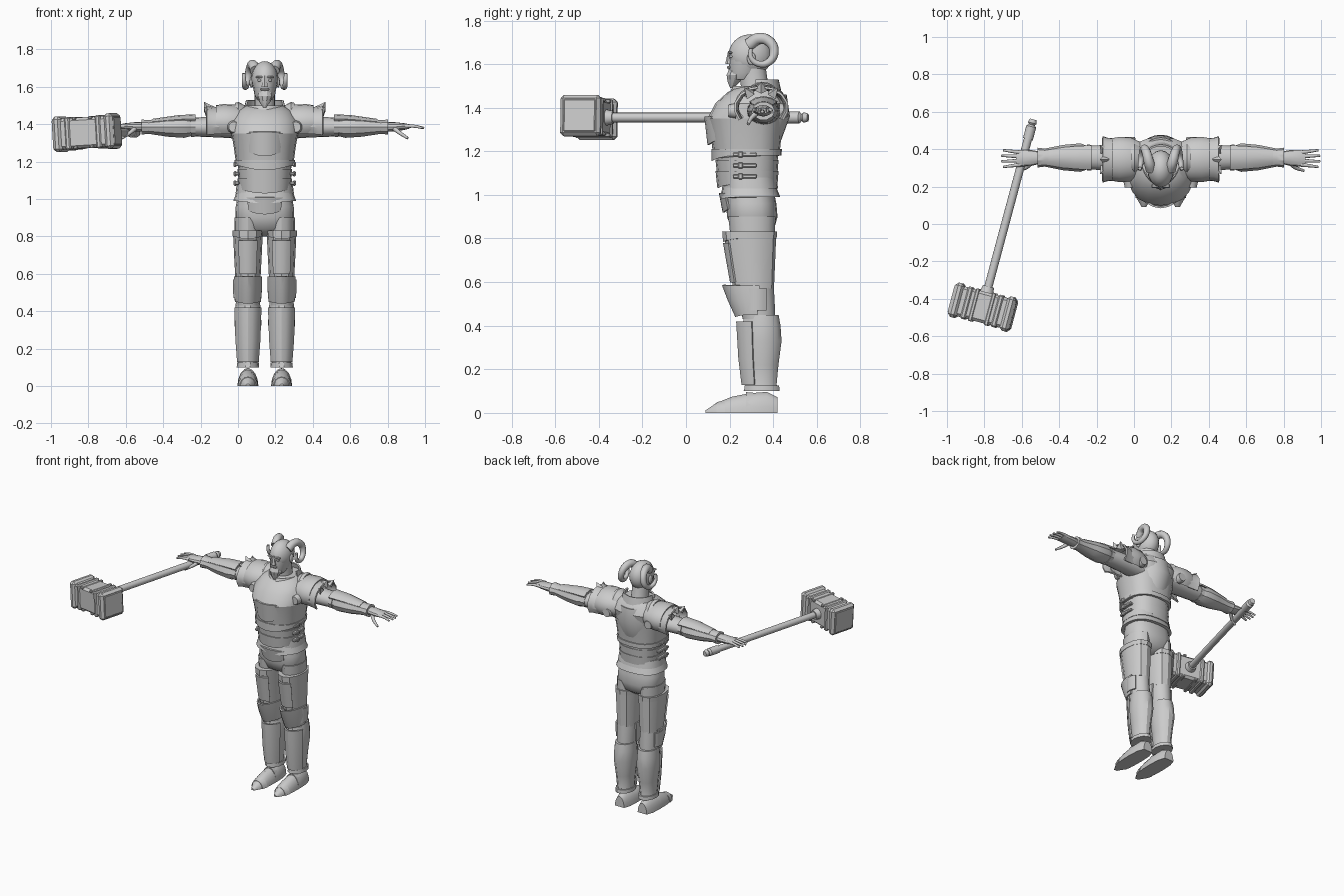
import bpy, bmesh, math
from mathutils import Matrix, Vector

if bpy.data.objects.get("Cube"):
    bpy.data.objects.remove(bpy.data.objects["Cube"], do_unlink=True)

# Shared landmarks
BODY = Vector((0.143, 0, 0))
BOTH = (1, -1)
ARM = (0.355, 1.385)
LEG = 0.09
GREY = (0.6, 0.6, 0.6, 1)

mat = bpy.data.materials.new("plain grey")
mat.use_nodes = True
mat.diffuse_color = GREY
mat.node_tree.nodes["Principled BSDF"].inputs["Base Color"].default_value = GREY


def mix(start, end, factor):
    return start + (end - start) * factor


def label(name, side, sides):
    return name if len(sides) == 1 else name + ("_left" if side > 0 else "_right")


def finish(name, bm, sides=(1,), place=None, sharp=30):
    """Turn a bmesh into one object or a mirrored pair."""
    bmesh.ops.recalc_face_normals(bm, faces=bm.faces)
    for side in sides:
        copy = bm.copy()
        move = place or Matrix.Translation(BODY) @ Matrix.Diagonal((side, 1, 1, 1))
        bmesh.ops.transform(copy, matrix=move, verts=copy.verts)
        if side < 0:
            bmesh.ops.reverse_faces(copy, faces=copy.faces)
        mesh = bpy.data.meshes.new(name)
        copy.to_mesh(mesh)
        copy.free()
        mesh.materials.append(mat)
        mesh.shade_smooth()
        mesh.set_sharp_from_angle(angle=math.radians(sharp))
        obj = bpy.data.objects.new(label(name, side, sides), mesh)
        bpy.context.collection.objects.link(obj)
    bm.free()


def loft(name, rings, centre=(0, 0), end=None, aspect=1, end_aspect=None, axis="z", n=16,
         power=2, ridge=0, dip=0, arc=None, solid=False, **options):
    """Skin (position, radius) rings; centre and aspect change evenly from start to end."""
    end = end or centre
    end_aspect = end_aspect or aspect
    first, last = rings[0][0], rings[-1][0]
    start_angle, end_angle = arc or (0, 360)
    bm = bmesh.new()
    rows = []
    for place, radius in rings:
        factor = (place - first) / (last - first)
        depth = radius * mix(aspect, end_aspect, factor)
        row = []
        for k in range(n + 1 if arc else n):
            angle = math.radians(mix(start_angle, end_angle, k / n))
            c, s = math.cos(angle), math.sin(angle)
            a = mix(centre[0], end[0], factor) + radius * math.copysign(abs(c) ** (2 / power), c)
            b = mix(centre[1], end[1], factor) + depth * math.copysign(abs(s) ** (2 / power), s)
            front = max(0, -s) ** 4
            if axis == "z":
                co = (a, b - ridge * front, place - (dip * front if place == first else 0))
            else:
                co = (place, a, b) if axis == "x" else (a, place, b)
            row.append(bm.verts.new(co))
        rows.append(row)
    shell = arc and not solid
    for low, high in zip(rows, rows[1:]):
        for k in range(len(low) - 1 if shell else len(low)):
            j = (k + 1) % len(low)
            bm.faces.new((low[k], low[j], high[j], high[k]))
    if shell:
        bmesh.ops.recalc_face_normals(bm, faces=bm.faces)
        bmesh.ops.solidify(bm, geom=bm.faces[:], thickness=0.01)
    else:
        bm.faces.new(rows[0])
        bm.faces.new(rows[-1])
    finish(name, bm, **options)


def torso(name, rings, y, end_y, **options):
    loft(name, rings, (0, y), (0, end_y), n=20, power=2.5, **options)


def leg(name, rings, y, end_y, **options):
    loft(name, rings, (LEG, y), (LEG, end_y), sides=BOTH, **options)


def arm(name, rings, **options):
    loft(name, rings, ARM, axis="x", aspect=0.8, sides=BOTH, **options)


def box(name, centre, size, bevel=0.004, **options):
    bm = bmesh.new()
    bmesh.ops.create_cube(bm, size=1, matrix=Matrix.Translation(centre) @ Matrix.Diagonal((*size, 1)))
    bmesh.ops.bevel(bm, geom=bm.edges[:], offset=bevel, segments=1, affect="EDGES")
    finish(name, bm, **options)


def spike(name, base, tip, radius, tip_radius=0, n=4, **options):
    base, tip = Vector(base), Vector(tip)
    turn = (tip - base).to_track_quat("Z", "Y").to_matrix().to_4x4()
    bm = bmesh.new()
    bmesh.ops.create_cone(bm, cap_ends=True, segments=n, radius1=radius, radius2=tip_radius,
                          depth=(tip - base).length, matrix=Matrix.Translation((base + tip) / 2) @ turn)
    finish(name, bm, **options)


def ball(name, centre, size, **options):
    bm = bmesh.new()
    bmesh.ops.create_uvsphere(bm, u_segments=16, v_segments=12, radius=1,
                              matrix=Matrix.Translation(centre) @ Matrix.Diagonal((*size, 1)))
    finish(name, bm, sharp=60, **options)


def tube(name, path, radius, tip_radius):
    """A mirrored pair of tapering curves."""
    for side in BOTH:
        curve = bpy.data.curves.new(name, "CURVE")
        curve.dimensions = "3D"
        curve.bevel_depth = 1
        curve.bevel_resolution = 3
        curve.resolution_u = 6
        curve.use_fill_caps = True
        curve.materials.append(mat)
        points = curve.splines.new("BEZIER").bezier_points
        points.add(len(path) - 1)
        for i, (point, (x, y, z)) in enumerate(zip(points, path)):
            point.co = Vector((x * side, y, z)) + BODY
            point.radius = mix(radius, tip_radius, i / (len(path) - 1))
            point.handle_left_type = point.handle_right_type = "AUTO"
        obj = bpy.data.objects.new(label(name, side, BOTH), curve)
        bpy.context.collection.objects.link(obj)


# Head, face and curled horns
loft("neck", [(1.4, .07), (1.5, .055), (1.6, .055)], (0, .33), (0, .3), aspect=1.15)
ball("skull", (0, .295, 1.64), (.072, .1, .097))
loft("jaw", [(1.53, .04), (1.56, .056), (1.64, .068)], (0, .26), (0, .287), aspect=1.3, sharp=60)
spike("nose", (0, .2, 1.6), (0, .2, 1.66), .02, .007, n=6)
loft("beard", [(1.49, .008), (1.52, .03), (1.55, .044), (1.58, .04)], (0, .21), (0, .237), n=10)
box("moustache", (0, .197, 1.585), (.05, .02, .012))
box("brow", (.03, .203, 1.652), (.038, .02, .01), sides=BOTH)
ball("eye", (.028, .207, 1.635), (.012, .01, .007), sides=BOTH)
ball("ear", (.071, .3, 1.625), (.01, .02, .03), sides=BOTH)
horn_path = []
for k in range(8):
    turn = math.radians(150 - k * 50)
    sweep = .065 - .002 * k
    horn_path.append((mix(.05, .112, math.sin(k * math.pi / 14)),
                      .345 + sweep * math.cos(turn), 1.655 + sweep * math.sin(turn)))
tube("horn", horn_path, .03, .009)

# Torso armour
torso("breastplate", [(1.2, .155), (1.28, .166), (1.35, .178)], .285, .28, aspect=.94, ridge=.014, dip=.025)
torso("shoulder_yoke", [(1.35, .178), (1.42, .18), (1.47, .145), (1.5, .1)], .28, .335,
      aspect=.94, end_aspect=.8, ridge=.014)
torso("breastplate_rim", [(1.18, .16), (1.21, .161)], .285, .285, aspect=.96, ridge=.014, dip=.025)
loft("chest_panel", [(1.27, .14), (1.36, .15)], (0, .283), (0, .28), aspect=1.16, n=8,
     arc=(215, 325), ridge=.012, dip=.04)
loft("back_panel", [(1.24, .13), (1.36, .15), (1.46, .12)], (0, .29), (0, .33), aspect=1.1, n=8, arc=(40, 140))
loft("back_collar", [(1.45, .12), (1.53, .1)], (0, .335), aspect=.9, arc=(-10, 190))
loft("front_collar", [(1.43, .13), (1.5, .1)], (0, .325), arc=(190, 350), ridge=.01)
for i in range(3):
    z = 1.05 + i * .05
    torso(f"waist_band_{i}", [(z, .14), (z + .06, .147)], .287, .285, aspect=.95, ridge=.01, dip=.02)
    box(f"side_strap_{i}", (.148, .27, z + .035), (.025, .11, .018), sides=BOTH)
    box(f"strap_buckle_{i}", (.158, .25, z + .035), (.016, .022, .028), sides=BOTH)
for i in range(2):
    z = .99 + i * .04
    torso(f"hip_skirt_{i}", [(z, .168 - i * .012), (z + .05, .15)], .295, .29, aspect=.82, dip=.012)
loft("belly_plate", [(.95, .14), (1.01, .16)], (0, .3), aspect=.87, n=8, arc=(235, 305), dip=.03)

# Hips and legs
torso("pelvis", [(.8, .05), (.84, .13), (.9, .157), (.96, .155), (1.04, .14)], .31, .295, aspect=.74, sharp=60)
leg("thigh", [(.5, .06), (.6, .062), (.8, .07), (.9, .072)], .32, .302, aspect=1.3, end_aspect=1.5)
leg("thigh_guard", [(.57, .067), (.7, .074), (.83, .08)], .313, .296, aspect=1.35, end_aspect=1.48,
    n=12, power=2.3, ridge=.006)
leg("thigh_top_rim", [(.8, .081), (.832, .083)], .296, .295, aspect=1.48, n=12, power=2.3, ridge=.006, dip=.015)
leg("thigh_plate", [(.6, .07), (.78, .08)], .31, .3, aspect=1.4, end_aspect=1.5, n=4, arc=(235, 305))
leg("knee_joint", [(.43, .06), (.5, .064), (.58, .068)], .335, .318, aspect=1.25)
leg("knee_guard", [(.45, .07), (.52, .076), (.585, .075)], .32, .325, aspect=1.2, end_aspect=2,
    n=12, arc=(175, 365), ridge=.01, dip=.01)
leg("knee_side_plate", [(.47, .078), (.57, .081)], .325, .325, n=6, arc=(-45, 35))
leg("greave", [(.1, .056), (.13, .05), (.22, .058), (.33, .072), (.4, .07), (.45, .064)], .348, .35,
    aspect=1.4, end_aspect=1.2, n=14, ridge=.008)
leg("shin_plate", [(.13, .054), (.25, .064), (.42, .07)], .348, .345, aspect=1.35, n=8, arc=(205, 335), ridge=.01)
leg("ankle_rim", [(.1, .06), (.125, .058)], .348, .348, aspect=1.4, n=14)

# Feet with overlapping plates
leg("foot", [(.09, .012), (.14, .04), (.21, .054), (.29, .056), (.37, .052), (.42, .036)], 0, 0,
    end_aspect=2, axis="y", n=10, arc=(0, 180), solid=True)
for i in range(4):
    y = .14 + i * .045
    leg(f"foot_plate_{i}", [(y, .044 + i * .004), (y + .04, .054)], 0, 0,
        aspect=1.1 + i * .2, axis="y", n=8, arc=(0, 180), solid=True)

# Arms and shoulder armour
arm("upper_arm", [(.12, .08), (.24, .07), (.33, .066), (.42, .06)])
arm("forearm", [(.4, .06), (.52, .055), (.65, .036)])
loft("pauldron", [(.11, .095), (.16, .118), (.22, .122), (.26, .115)], (.345, 1.41), axis="x",
     aspect=.8, arc=(-40, 220), sides=BOTH)
loft("pauldron_edge", [(.235, .114), (.285, .118), (.31, .126)], (.345, 1.4), axis="x",
     aspect=.8, n=10, arc=(-35, 215), sides=BOTH)
for word, angle in (("back", 50), ("top", 90), ("front", 130)):
    aim = Vector((0, math.cos(math.radians(angle)), math.sin(math.radians(angle))))
    middle = Vector((.3, .345, 1.4))
    spike(f"{word}_shoulder_fin", middle + aim * .08, middle + aim * .12 + Vector((.025, 0, 0)), .03, sides=BOTH)
loft("shoulder_ridge", [(.1, .07), (.14, .09), (.16, .085)], (.35, 1.42), axis="x",
     aspect=1.1, n=8, arc=(20, 160), sides=BOTH)
for word, y, end_y in (("front", .23, .195), ("back", .43, .465)):
    spike(f"{word}_disc", (.165, y, 1.385), (.165, end_y, 1.385), .036, .028, n=14, sides=BOTH)
arm("bracer", [(.39, .062), (.43, .076), (.52, .068), (.62, .048), (.66, .053)], n=10)
arm("bracer_rim", [(.37, .068), (.395, .07)], n=10)
arm("bracer_top_plate", [(.37, .085), (.46, .08), (.6, .055)], n=4, arc=(40, 140))

# Hands
loft("palm", [(.64, .032), (.69, .042), (.75, .044), (.775, .038)], ARM, (.35, 1.388), axis="x",
     aspect=.8, end_aspect=.3, n=12, sides=BOTH)
for i, finger in enumerate(("index", "middle", "ring", "little")):
    spread = i - 1.5
    reach = .857 - .01 * abs(spread)
    tube(f"{finger}_finger", [(.75, .35 + spread * .022, 1.39), (.8, .35 + spread * .026, 1.389),
                              (reach, .35 + spread * .03, 1.38)], .011, .006)
tube("thumb", [(.69, .33, 1.38), (.72, .302, 1.355), (.765, .285, 1.325)], .014, .007)

# War hammer
HAMMER = (Matrix.Translation((-.808, -.445, 1.355)) @ Matrix.Rotation(math.radians(-15), 4, "Z")
          @ Matrix.Rotation(math.radians(-3.5), 4, "Y"))
box("hammer_core", (0, 0, 0), (.28, .165, .165), .015, place=HAMMER)
for word, side in (("inner", 1), ("outer", -1)):
    box(f"{word}_cap", (side * .143, 0, 0), (.05, .19, .19), .016, place=HAMMER)
    box(f"{word}_striking_face", (side * .162, 0, 0), (.02, .15, .15), place=HAMMER)
    box(f"{word}_band", (side * .085, 0, 0), (.03, .178, .178), .008, place=HAMMER)
    for level, up in (("upper", 1), ("lower", -1)):
        box(f"{word}_{level}_notch", (side * .045, 0, up * .078), (.02, .18, .016), place=HAMMER)
for part, rings in (("collar", [(.07, .04), (.115, .03)]), ("handle", [(0, .022), (.98, .022)]),
                    ("pommel", [(.93, .027), (1, .027), (1.01, .016), (1.02, .024), (1.04, .018)])):
    loft(f"hammer_{part}", rings, axis="y", place=HAMMER)
